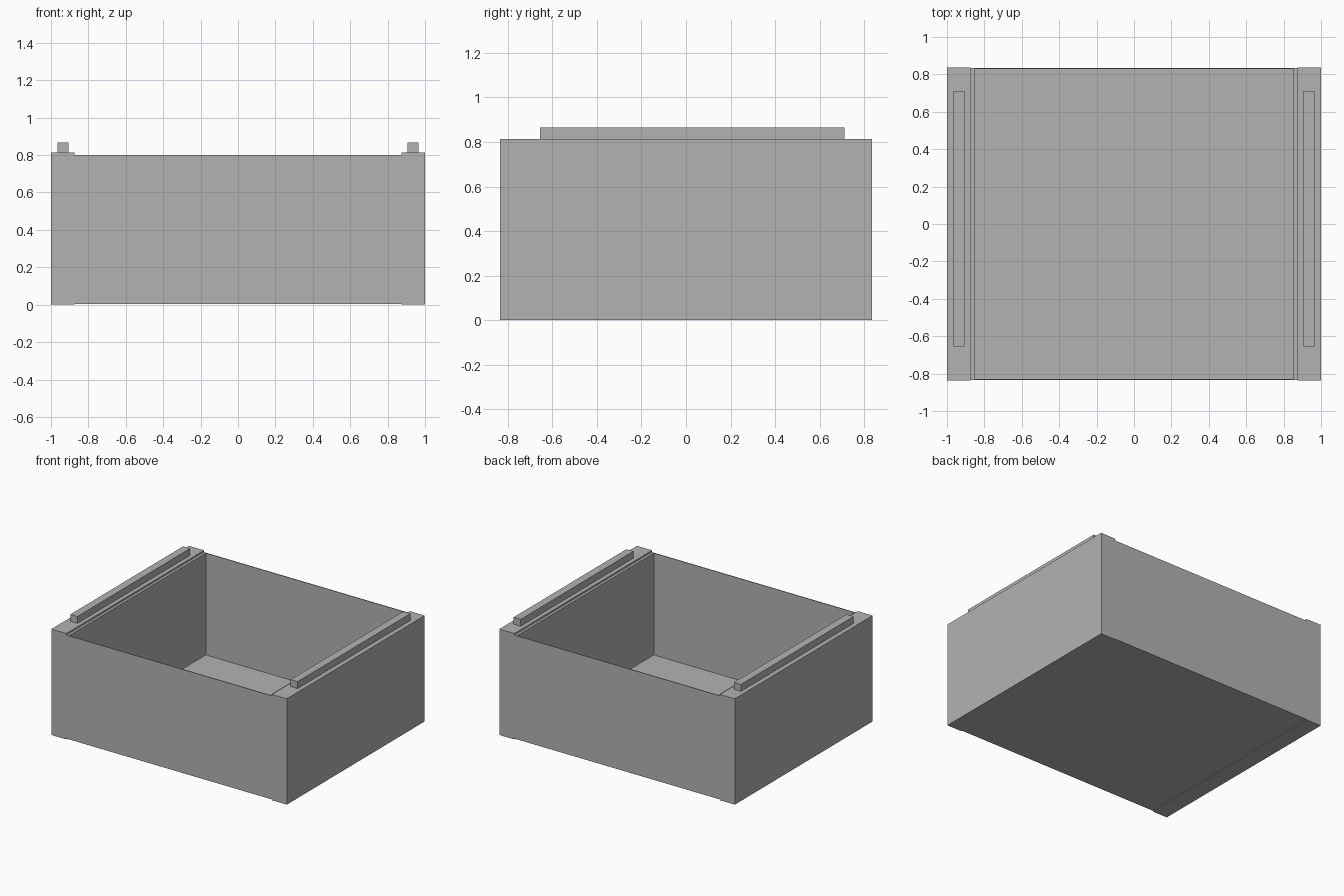
import bpy
import bmesh
from mathutils import Vector

cube = bpy.data.objects.get("Cube")
if cube:
    bpy.data.objects.remove(cube, do_unlink=True)

GREY = (0.45, 0.45, 0.45, 1)
grey = bpy.data.materials.new("plain grey")
grey.use_nodes = True
grey.diffuse_color = GREY
grey.node_tree.nodes["Principled BSDF"].inputs["Base Color"].default_value = GREY


def box(name, low, high, tray_wall=None):
    """Block between two corners; tray_wall = (x wall, y wall, floor) hollows it from the top."""
    low, high = Vector(low), Vector(high)
    size, centre = high - low, (low + high) / 2
    bm = bmesh.new()
    bmesh.ops.create_cube(bm, size=1)
    for v in bm.verts:
        v.co = Vector(c * s for c, s in zip(v.co, size)) + centre
    if tray_wall:
        wx, wy, floor = tray_wall
        bm.normal_update()
        top = max(bm.faces, key=lambda f: f.normal.z)
        # Inset the rim, then push the middle down to the floor
        bmesh.ops.inset_individual(bm, faces=[top], thickness=wy)
        for v in top.verts:
            v.co.x = centre.x + (size.x / 2 - wx) * (1 if v.co.x > centre.x else -1)
        well = bmesh.ops.extrude_discrete_faces(bm, faces=[top])["faces"][0]
        for v in well.verts:
            v.co.z = low.z + floor
    mesh = bpy.data.meshes.new(name)
    bm.to_mesh(mesh)
    bm.free()
    mesh.materials.append(grey)
    obj = bpy.data.objects.new(name, mesh)
    bpy.context.collection.objects.link(obj)
    return obj


# Open tray with thin walls
box("tray", (-0.873, -0.834, 0.005), (0.873, 0.834, 0.8), tray_wall=(0.02, 0.009, 0.013))

# Thick side panels, each with a raised rail on top
for side, x in (("left", 1), ("right", -1)):
    def span(inner, outer):
        return sorted((inner * x, outer * x))

    a, b = span(0.873, 1)
    box(side + "_panel", (a, -0.836, 0), (b, 0.836, 0.813))
    a, b = span(0.905, 0.965)
    box(side + "_rail", (a, -0.655, 0.813), (b, 0.712, 0.866))
